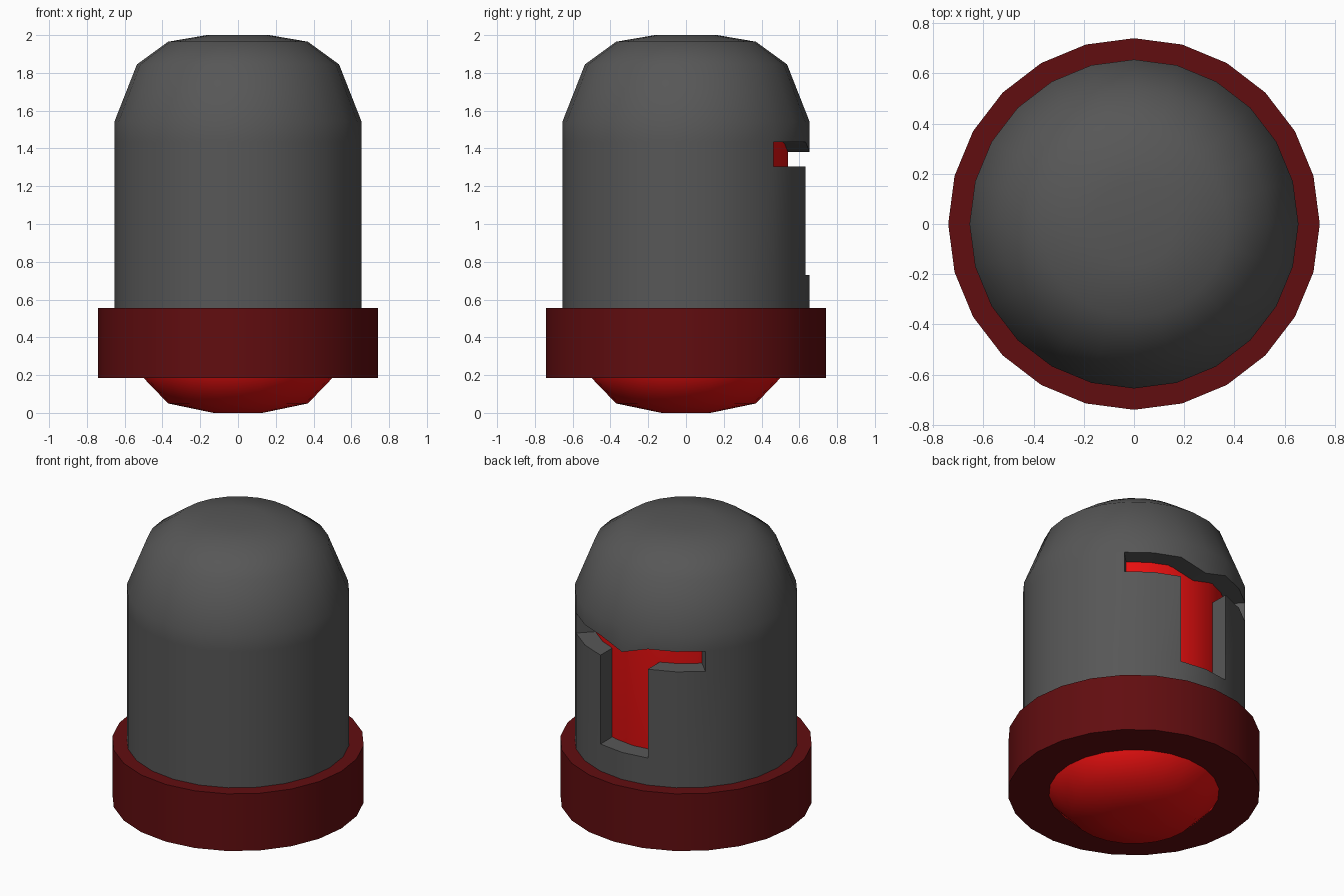
import bpy, bmesh, math

if "Cube" in bpy.data.objects:
    bpy.data.objects.remove(bpy.data.objects["Cube"])

SIDES = 24


def material(name, rgb):
    m = bpy.data.materials.new(name)
    m.diffuse_color = (*rgb, 1)
    m.use_nodes = True
    m.node_tree.nodes["Principled BSDF"].inputs["Base Color"].default_value = m.diffuse_color
    return m


def lathe(profile):
    """Revolve (radius, z) points, listed bottom to top, about the z axis."""
    bm = bmesh.new()
    rings = []
    for r, z in profile:
        rings.append([bm.verts.new((r * math.cos(math.tau * i / SIDES),
                                    r * math.sin(math.tau * i / SIDES), z))
                      for i in range(SIDES)])
    for a, b in zip(rings, rings[1:]):
        for i in range(SIDES):
            j = (i + 1) % SIDES
            bm.faces.new((a[i], a[j], b[j], b[i]))
    bmesh.ops.remove_doubles(bm, verts=bm.verts, dist=1e-4)
    return bm


def finish(bm, name, mat):
    bmesh.ops.recalc_face_normals(bm, faces=bm.faces)
    me = bpy.data.meshes.new(name)
    bm.to_mesh(me)
    bm.free()
    me.materials.append(mat)
    me.shade_smooth()
    me.set_sharp_from_angle(angle=math.radians(40))
    ob = bpy.data.objects.new(name, me)
    bpy.context.collection.objects.link(ob)
    return ob


grey = material("dark_grey", (0.095, 0.095, 0.095))
dark_red = material("dark_red", (0.12, 0.004, 0.005))
red = material("bright_red", (0.8, 0.005, 0.005))

# Domed outer shell, with rows placed at the slot heights
LOW, MID, HIGH = 0.73, 1.305, 1.435
bm = lathe([(0.655, 0.45), (0.655, LOW), (0.655, MID), (0.655, HIGH),
            (0.655, 1.54), (0.535, 1.845), (0.37, 1.965), (0.165, 2.0), (0, 2.0)])


# T-shaped slot in the back: a wide bar above a narrow upright
def in_slot(face):
    c = face.calc_center_median()
    off = abs(math.degrees(math.atan2(c.x, c.y)))
    return (off < 45 and MID < c.z < HIGH) or (off < 15 and LOW < c.z < HIGH)


bmesh.ops.delete(bm, geom=[f for f in bm.faces if in_slot(f)], context='FACES')

# Small downward point in the middle of the slot's top edge
for v in bm.verts:
    if abs(v.co.x) < 0.01 and v.co.y > 0 and abs(v.co.z - HIGH) < 0.01:
        v.co.z = 1.38

# Slot walls, run inward to the core
rim = [e for e in bm.edges if e.is_boundary and e.verts[0].co.z > 0.5]
ext = bmesh.ops.extrude_edge_only(bm, edges=rim)
for v in [g for g in ext["geom"] if isinstance(g, bmesh.types.BMVert)]:
    if abs(v.co.x) < 0.2:
        v.co.y -= 0.12
    else:
        v.co.x *= 0.815
        v.co.y *= 0.815
finish(bm, "shell", grey)

# Base collar
finish(lathe([(0.45, 0.185), (0.74, 0.185), (0.74, 0.555), (0.6, 0.555)]),
       "base_collar", dark_red)

# Inner core, seen through the slot and as the rounded underside
finish(lathe([(0, 0), (0.13, 0), (0.37, 0.05), (0.5, 0.185), (0.54, 0.35),
              (0.54, 1.5), (0.35, 1.65), (0, 1.65)]), "inner_core", red)
